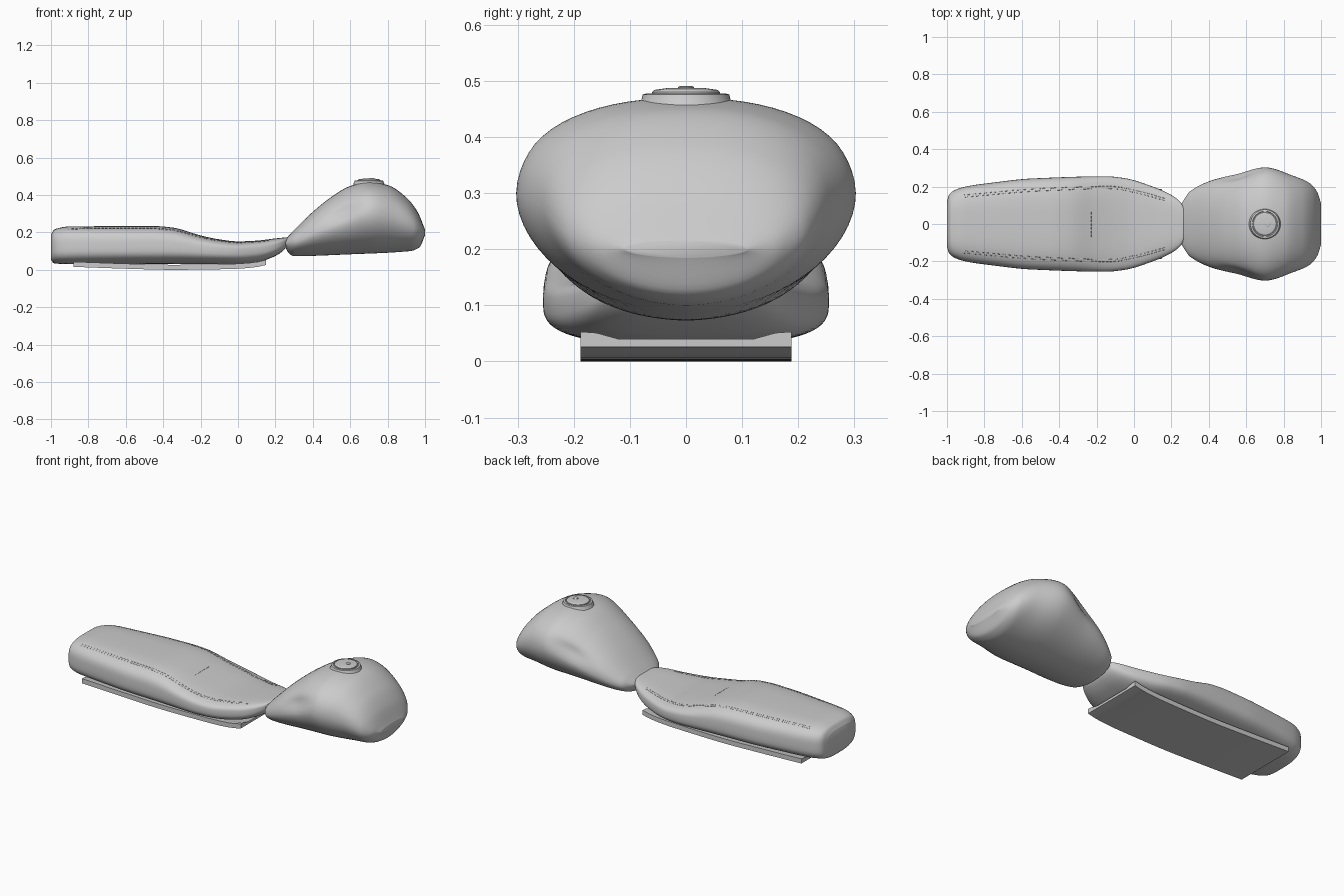
import bpy, bmesh, math
from math import cos, sin, pi

cube = bpy.data.objects.get("Cube")
if cube:
    bpy.data.objects.remove(cube, do_unlink=True)

grey = bpy.data.materials.new("plain_grey")
grey.use_nodes = True
grey.diffuse_color = (0.6, 0.6, 0.6, 1)
grey.node_tree.nodes["Principled BSDF"].inputs["Base Color"].default_value = (0.6, 0.6, 0.6, 1)


def curve_through(points):
    """Smooth function through (x, value) points that never overshoots."""
    xs, vs = zip(*points)
    slopes = [(vs[i + 1] - vs[i]) / (xs[i + 1] - xs[i]) for i in range(len(xs) - 1)]
    tangents = [slopes[0]]
    for a, b in zip(slopes, slopes[1:]):
        tangents.append(2 * a * b / (a + b) if a * b > 0 else 0)
    tangents.append(slopes[-1])

    def value(x):
        i = 0
        while i < len(slopes) - 1 and x > xs[i + 1]:
            i += 1
        h = xs[i + 1] - xs[i]
        t = min(max((x - xs[i]) / h, 0), 1)
        u = 1 - t
        return (vs[i] * u * u * (1 + 2 * t) + vs[i + 1] * t * t * (1 + 2 * u)
                + h * t * u * (tangents[i] * u - tangents[i + 1] * t))
    return value


def finish(name, bm, angle=40):
    bmesh.ops.recalc_face_normals(bm, faces=bm.faces)
    mesh = bpy.data.meshes.new(name)
    bm.to_mesh(mesh)
    bm.free()
    mesh.materials.append(grey)
    obj = bpy.data.objects.new(name, mesh)
    bpy.context.collection.objects.link(obj)
    bpy.ops.object.select_all(action='DESELECT')
    obj.select_set(True)
    bpy.context.view_layer.objects.active = obj
    bpy.ops.object.shade_smooth_by_angle(angle=math.radians(angle))
    return obj


def bridge(bm, rings):
    """Skin a list of closed rings and cap both ends."""
    for a, b in zip(rings, rings[1:]):
        for i in range(len(a)):
            j = (i + 1) % len(a)
            bm.faces.new((a[i], a[j], b[j], b[i]))
    bm.faces.new(rings[0])
    bm.faces.new(rings[-1])


def power(v, e):
    return math.copysign(abs(v) ** e, v)


def loft(name, x0, x1, width, low, mid, top, n_up, n_low, dent=None):
    """Rounded body along x with separate upper and lower roundness."""
    bm = bmesh.new()
    rings = []
    steps, sides = 80, 64
    for k in range(steps + 1):
        x = x0 + (x1 - x0) * (1 - cos(pi * k / steps)) / 2
        ring = []
        for i in range(sides):
            c, s = cos(2 * pi * i / sides), sin(2 * pi * i / sides)
            n = n_up if s >= 0 else n_low
            h = top(x) - mid(x) if s >= 0 else mid(x) - low(x)
            y = width(x) * power(c, 2 / n)
            z = mid(x) + h * power(s, 2 / n)
            if dent:
                y *= 1 - dent(x, z)
            ring.append(bm.verts.new((x, y, z)))
        rings.append(ring)
    bridge(bm, rings)
    return finish(name, bm)


# Fuel tank with shallow knee hollows
tank_width = curve_through([(.25, .1), (.27, .135), (.3, .175), (.42, .235), (.55, .268),
                            (.7, .303), (.85, .258), (.94, .218), (.98, .17), (1, .11)])
tank_low = curve_through([(.25, .13), (.27, .09), (.3, .073), (.6, .083), (.92, .1),
                          (.97, .12), (1, .185)])
tank_mid = curve_through([(.25, .14), (.3, .15), (.42, .2), (.55, .25), (.7, .3),
                          (.85, .275), (1, .2)])
tank_top = curve_through([(.25, .16), (.3, .212), (.4, .31), (.5, .39), (.6, .448), (.7, .47),
                          (.8, .453), (.9, .387), (.96, .31), (1, .215)])


def knee_hollow(x, z):
    rise = z - tank_mid(x) - .055
    return .07 * math.exp(-((x - .56) / .1) ** 2 - (rise / .035) ** 2)


loft("fuel_tank", .25, 1, tank_width, tank_low, tank_mid, tank_top, 2.25, 1.9, knee_hollow)

# Padded seat
seat_width = curve_through([(-1, .12), (-.99, .155), (-.96, .18), (-.9, .2), (-.75, .222), (-.55, .243),
                            (-.15, .255), (-.05, .245), (.1, .2), (.2, .155), (.25, .115), (.27, .08)])
seat_low = curve_through([(-1, .055), (-.985, .035), (-.9, .03), (0, .03), (.1, .04),
                          (.18, .065), (.24, .1), (.27, .14)])
seat_mid = curve_through([(-1, .12), (-.4, .12), (0, .1), (.15, .11), (.27, .155)])
seat_top = curve_through([(-1, .19), (-.98, .217), (-.9, .232), (-.45, .234), (-.35, .226),
                          (-.2, .184), (-.1, .163), (0, .152), (.1, .156), (.2, .168), (.27, .175)])
loft("seat", -1, .27, seat_width, seat_low, seat_mid, seat_top, 3.5, 3)


# Seat stitching, in short raised threads
def on_seat(x, y):
    h = seat_top(x) - seat_mid(x)
    return x, y, seat_mid(x) + h * (1 - abs(y / seat_width(x)) ** 3.5) ** (1 / 3.5)


threads = bpy.data.curves.new("stitching", 'CURVE')
threads.dimensions = '3D'
threads.bevel_depth = .0015
threads.bevel_resolution = 0
threads.materials.append(grey)
stitching = bpy.data.objects.new("stitching", threads)
bpy.context.collection.objects.link(stitching)


def thread(a, b):
    spline = threads.splines.new('POLY')
    spline.points.add(1)
    for point, place in zip(spline.points, (a, b)):
        point.co = (*on_seat(*place), 1)


seam = curve_through([(-.92, .148), (-.5, .183), (-.12, .195), (0, .175), (.17, .13)])
for side in (-1, 1):
    for gap in (-.006, .006):
        for k in range(54):
            x = -.91 + k * .02
            thread((x, side * (seam(x) + gap)), (x + .013, side * (seam(x + .013) + gap)))
for k in range(7):
    y = -.07 + k * .02
    thread((-.23, y), (-.23, y + .013))

# Base plate under the seat, with raised side edges
plate_low = curve_through([(-.88, .016), (-.6, .006), (-.35, 0), (-.05, .004), (.08, .012), (.15, .026)])
bm = bmesh.new()
rings = []
for k in range(25):
    x = -.88 + 1.03 * k / 24
    z = plate_low(x)
    section = [(-.188, z), (.188, z), (.188, z + .027), (.16, z + .025), (.12, z + .014),
               (-.12, z + .014), (-.16, z + .025), (-.188, z + .027)]
    rings.append([bm.verts.new((x, y, h)) for y, h in section])
bridge(bm, rings)
finish("base_plate", bm, 25)


# Filler cap, turned from profiles
def lathe(name, x, y, profile, sides=48):
    bm = bmesh.new()
    rings = [[bm.verts.new((x + r * cos(2 * pi * i / sides), y + r * sin(2 * pi * i / sides), z))
              for i in range(sides)] for r, z in profile]
    bridge(bm, rings)
    return finish(name, bm, 30)


lathe("cap_collar", .7, 0, [(.085, .455), (.079, .468), (.077, .476), (.068, .478), (.066, .473), (.06, .473)])
lathe("filler_cap", .7, 0, [(.061, .46), (.061, .48), (.056, .484), (.035, .487), (.01, .487)])
lathe("cap_lock", .715, 0, [(.014, .48), (.014, .489), (.011, .491)], 24)
